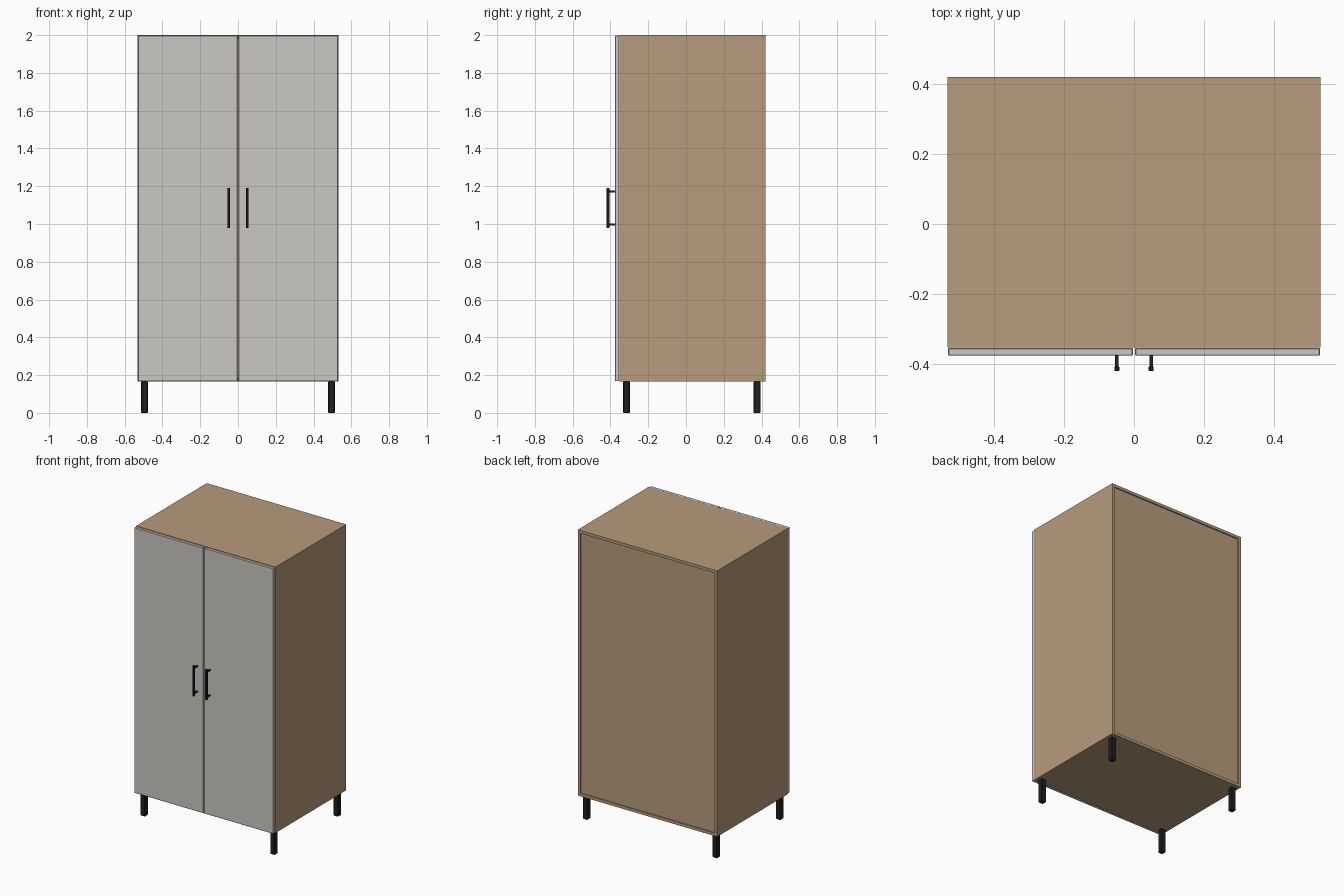
import bpy

if "Cube" in bpy.data.objects:
    bpy.data.objects.remove(bpy.data.objects["Cube"])

W, BOTTOM, TOP = 0.532, 0.166, 2.0      # half width, carcass bottom and top
FRONT, BACK, T = -0.352, 0.42, 0.02     # carcass depth range, panel thickness


def material(name, color):
    m = bpy.data.materials.new(name)
    m.diffuse_color = (*color, 1)
    m.use_nodes = True
    m.node_tree.nodes["Principled BSDF"].inputs["Base Color"].default_value = m.diffuse_color
    return m


wood = material("wood", (0.47, 0.33, 0.20))
door_grey = material("door_grey", (0.60, 0.58, 0.55))
black = material("black_metal", (0.015, 0.015, 0.015))


def box(name, x, y, z, mat, bevel=0.0):
    """Box spanning the given (min, max) ranges."""
    bpy.ops.mesh.primitive_cube_add(size=1, location=[(r[0] + r[1]) / 2 for r in (x, y, z)])
    o = bpy.context.object
    o.name = name
    o.scale = [r[1] - r[0] for r in (x, y, z)]
    bpy.ops.object.transform_apply(location=False, rotation=False, scale=True)
    o.data.materials.append(mat)
    if bevel:
        b = o.modifiers.new("bevel", 'BEVEL')
        b.width = bevel
        b.segments = 1
    return o


def around(c, half):
    return (c - half, c + half)


# Carcass: top, bottom and recessed back panel between the sides
inner = (-W + T, W - T)
box("top_panel", inner, (FRONT, BACK), (TOP - T, TOP), wood)
box("bottom_panel", inner, (FRONT, BACK), (BOTTOM, BOTTOM + T), wood)
box("back_panel", inner, (BACK - 0.018, BACK - 0.008), (BOTTOM + T, TOP - T), wood)

for side, s in (("left", -1), ("right", 1)):
    def span(a, b):
        return tuple(sorted((s * a, s * b)))

    # Side panel and door
    box(f"{side}_side_panel", span(W - T, W), (FRONT, BACK), (BOTTOM, TOP), wood)
    box(f"{side}_door", span(0.003, W - 0.002), (-0.375, FRONT - 0.002),
        (BOTTOM + 0.002, TOP - 0.002), door_grey, 0.002)

    # Handle bar on two posts
    hx = s * 0.049
    box(f"{side}_handle_bar", around(hx, 0.007), (-0.42, -0.406), (0.979, 1.19), black, 0.002)
    for place, z in (("lower", 0.997), ("upper", 1.172)):
        box(f"{side}_handle_{place}_post", around(hx, 0.0045), (-0.408, -0.374),
            around(z, 0.0045), black)

    # Legs
    for end, y in (("front", -0.315), ("back", 0.376)):
        box(f"{end}_{side}_leg", around(s * 0.495, 0.0175), around(y, 0.0175),
            (0, BOTTOM), black, 0.003)
